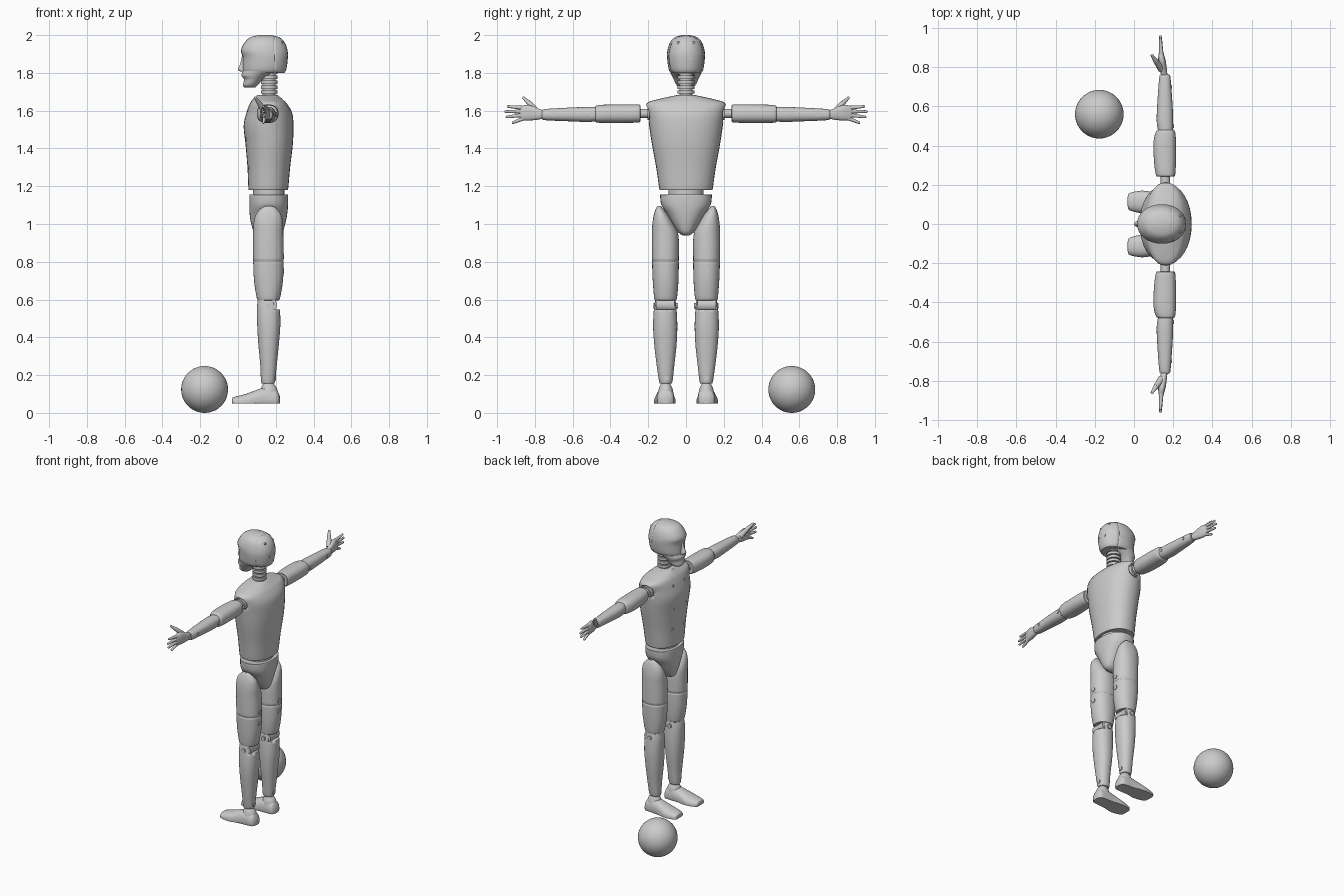
import bpy, bmesh
from math import cos, sin, pi, copysign
from mathutils import Vector

old = bpy.data.objects.get("Cube")
if old:
    bpy.data.objects.remove(old, do_unlink=True)

grey = bpy.data.materials.new("plain_grey")
grey.use_nodes = True
GREY = (0.6, 0.6, 0.6, 1)
grey.diffuse_color = GREY
grey.node_tree.nodes["Principled BSDF"].inputs["Base Color"].default_value = GREY


def finish(bm, name):
    bmesh.ops.recalc_face_normals(bm, faces=bm.faces)
    mesh = bpy.data.meshes.new(name)
    bm.to_mesh(mesh)
    bm.free()
    mesh.materials.append(grey)
    ob = bpy.data.objects.new(name, mesh)
    bpy.context.collection.objects.link(ob)
    select(ob)
    bpy.ops.object.shade_smooth_by_angle(angle=0.6)
    return ob


def select(ob):
    bpy.ops.object.select_all(action="DESELECT")
    ob.select_set(True)
    bpy.context.view_layer.objects.active = ob


def spline(a, b, c, d, t):
    return b + (c - a) * t / 2 + (a - 2.5 * b + 2 * c - d / 2) * t**2 + (1.5 * (b - c) + (d - a) / 2) * t**3


def loft(name, axis, rows, power=2.0, steps=4, segs=32, floor=-1):
    """Skin rounded rings; each row is position, then low/high on the two other axes."""
    bm, rings = bmesh.new(), []
    dense = []
    for i in range(len(rows) - 1):
        pts = [rows[max(i - 1, 0)], rows[i], rows[i + 1], rows[min(i + 2, len(rows) - 1)]]
        dense += [[spline(*v, k / steps) for v in zip(*pts)] for k in range(steps)]
    dense.append(rows[-1])
    for t, u0, u1, v0, v1 in dense:
        ring = []
        for k in range(segs):
            c, s = cos(2 * pi * k / segs), sin(2 * pi * k / segs)
            u = (u0 + u1) / 2 + (u1 - u0) / 2 * copysign(abs(c) ** (2 / power), c)
            v = (v0 + v1) / 2 + (v1 - v0) / 2 * copysign(abs(s) ** (2 / power), s)
            p = {"x": (t, u, v), "y": (u, t, v), "z": (u, v, t)}[axis]
            ring.append(bm.verts.new((p[0], p[1], max(p[2], floor))))
        rings.append(ring)
    for a, b in zip(rings, rings[1:]):
        for k in range(segs):
            j = (k + 1) % segs
            bm.faces.new((a[k], a[j], b[j], b[k]))
    bm.faces.new(rings[0])
    bm.faces.new(rings[-1])
    return finish(bm, name)


def rods(name, items, segs=20, tips=False):
    """Straight rods given as start, end, start radius, end radius."""
    bm = bmesh.new()
    for p, q, r0, r1 in items:
        p, q = Vector(p), Vector(q)
        new = bmesh.ops.create_cone(bm, cap_ends=True, segments=segs, radius1=r0, radius2=r1,
                                    depth=(q - p).length)["verts"]
        rot = (q - p).to_track_quat("Z", "Y").to_matrix()
        bmesh.ops.rotate(bm, verts=new, matrix=rot)
        bmesh.ops.translate(bm, verts=new, vec=(p + q) / 2)
        if tips:
            ball = bmesh.ops.create_icosphere(bm, subdivisions=2, radius=r1)["verts"]
            bmesh.ops.translate(bm, verts=ball, vec=q)
    return finish(bm, name)


def groove(ob, axis, pos, width=0.003, depth=0.95):
    """Press a narrow seam around a part."""
    bm = bmesh.new()
    bm.from_mesh(ob.data)
    normal = Vector([a == axis for a in "xyz"])
    for off in (-width, width, 0):
        geom = bm.verts[:] + bm.edges[:] + bm.faces[:]
        cut = bmesh.ops.bisect_plane(bm, geom=geom, plane_co=normal * (pos + off), plane_no=normal)
    ring = [v for v in cut["geom_cut"] if isinstance(v, bmesh.types.BMVert)]
    mid = sum((v.co for v in ring), Vector()) / len(ring)
    for v in ring:
        v.co = mid + (v.co - mid) * depth
    bm.to_mesh(ob.data)
    bm.free()


def carve(ob, cutter):
    cutter.hide_render = True
    mod = ob.modifiers.new("cut", "BOOLEAN")
    mod.object, mod.solver = cutter, "EXACT"
    select(ob)
    bpy.ops.object.modifier_apply(modifier=mod.name)
    bpy.data.objects.remove(cutter, do_unlink=True)


def mirror(ob):
    mod = ob.modifiers.new("both_sides", "MIRROR")
    mod.use_axis = (False, True, False)


def studs(name, target, direction, spots, radius):
    """Flat pins laid on the surface; spots are (y, z) or (x, z) for sideways."""
    bpy.context.view_layer.update()
    d, items = Vector(direction), []
    for a, z in spots:
        start = (Vector((0, a, z)) if d.x else Vector((a, 0.1, z))) - d
        hit, at, _, _ = target.ray_cast(start, d)
        if hit:
            items.append((at + d * 0.01, at - d * 0.003, radius, radius))
    return rods(name, items)


# Head: skull, jaw, nose
skull = loft("skull", "z", [
    (1.8, .03, .245, -.08, .08), (1.82, .026, .256, -.092, .092), (1.88, .026, .264, -.1, .1),
    (1.92, .016, .262, -.098, .098), (1.96, .035, .248, -.085, .085),
    (1.988, .065, .22, -.06, .06), (2, .11, .18, -.02, .02)], 2.1)
groove(skull, "x", 0.193)
studs("head_studs", skull, (-1, 0, 0), [(s * y, z) for s in (-1, 1) for y, z in ((.04, 1.96), (.025, 1.875))], .007)
loft("jaw", "z", [
    (1.722, .035, .09, -.03, .03), (1.735, .026, .105, -.05, .05), (1.765, .032, .13, -.065, .065),
    (1.785, .018, .16, -.075, .075), (1.81, .026, .2, -.086, .086)], 2.1)
loft("nose", "z", [(1.808, .012, .05, -.016, .016), (1.82, 0, .06, -.017, .017),
                   (1.85, .012, .06, -.012, .012), (1.895, .022, .05, -.008, .008)])

# Neck: stacked discs on a core
rods("neck_core", [((.165, 0, 1.66), (.165, 0, 1.83), .034, .034)])
rods("neck_discs", [((.165, 0, 1.69 + i * .026), (.165, 0, 1.708 + i * .026), .044, .044) for i in range(5)], 28)

# Torso with shoulder sockets
torso = loft("torso", "z", [
    (1.182, .058, .262, -.138, .138), (1.19, .055, .266, -.142, .142), (1.3, .05, .276, -.158, .158),
    (1.42, .04, .29, -.18, .18), (1.52, .03, .294, -.195, .195), (1.59, .045, .286, -.204, .204),
    (1.638, .063, .258, -.209, .209), (1.66, .078, .236, -.15, .15), (1.682, .1, .21, -.05, .05)], 2.2)
for s in (-1, 1):
    carve(torso, rods("socket_cutter", [((.16, s * .175, 1.585), (.16, s * .3, 1.585), .045, .05)], 28))
studs("chest_studs", torso, (1, 0, 0), [(s * .06, z) for s in (-1, 1) for z in (1.6, 1.45, 1.3)], .009)

# Waist and pelvis
loft("waist", "z", [(1.13, .08, .245, -.092, .092), (1.2, .08, .245, -.092, .092)], steps=1)
loft("pelvis", "z", [
    (.938, .11, .21, -.015, .015), (.955, .085, .235, -.04, .04), (1, .07, .25, -.07, .07),
    (1.05, .062, .26, -.098, .098), (1.1, .06, .265, -.13, .13), (1.15, .06, .265, -.137, .137),
    (1.155, .063, .262, -.134, .134)], 2.3)

# Legs
thigh = loft("thigh", "z", [
    (.598, .11, .212, .055, .16), (.606, .1, .222, .048, .168), (.7, .085, .238, .04, .176),
    (.82, .08, .242, .038, .18), (.94, .08, .24, .04, .18), (1, .082, .238, .066, .178),
    (1.05, .095, .228, .096, .17), (1.085, .125, .2, .125, .158), (1.095, .145, .18, .135, .15)], 2.2)
groove(thigh, "z", 0.8)
pins = studs("thigh_pins", thigh, (-1, 0, 0), [(.107, .83), (.107, .752)], .015)
shin = loft("shin", "z", [
    (.155, .13, .188, .08, .135), (.165, .122, .196, .072, .142), (.25, .118, .205, .062, .155),
    (.36, .108, .216, .05, .168), (.46, .102, .224, .046, .174), (.55, .1, .222, .05, .17),
    (.598, .105, .214, .056, .163)], 2.2)
carve(shin, loft("knee_cutter", "z", [(.548, .19, .3, 0, .25), (.65, .19, .3, 0, .25)], 20, 1))
knee = rods("knee_axle", [((.168, .06, .572), (.168, .16, .572), .038, .038)], 28)
knee_pin = rods("knee_pin", [((.16, .043, .567), (.16, .173, .567), .014, .014)])
heel_pin = studs("ankle_pin", shin, (-1, 0, 0), [(.107, .185)], .014)
ankle = loft("ankle", "z", [(.09, .115, .215, .064, .152), (.13, .122, .206, .072, .143),
                            (.165, .14, .18, .09, .125)])
foot = loft("foot", "x", [
    (-.032, .09, .14, .045, .075), (-.022, .07, .158, .03, .084), (.04, .055, .17, .015, .1),
    (.1, .06, .162, .01, .122), (.15, .062, .156, .005, .136), (.2, .064, .152, .01, .125),
    (.215, .074, .142, .03, .105), (.222, .09, .126, .05, .085)], 2.3, floor=.05)

# Arms, stretched sideways
joint = rods("shoulder_joint", [((.16, .16, 1.585), (.16, .255, 1.585), .024, .024),
                                ((.16, .165, 1.585), (.16, .205, 1.585), .04, .034)], 24)
upper = loft("upper_arm", "y", [
    (.243, .125, .2, 1.545, 1.625), (.25, .112, .21, 1.538, 1.632), (.32, .102, .214, 1.535, 1.633),
    (.42, .1, .214, 1.535, 1.632), (.47, .112, .21, 1.537, 1.628), (.48, .125, .2, 1.545, 1.62)], 2.4)
fore = loft("forearm", "y", [
    (.465, .125, .2, 1.545, 1.618), (.52, .116, .2, 1.54, 1.62), (.6, .118, .197, 1.543, 1.617),
    (.74, .128, .187, 1.549, 1.609), (.762, .135, .18, 1.555, 1.602)], 2.3)
elbow = studs("elbow_pin", fore, (0, 0, 0) and (-1, 0, 0), [(.5, 1.58), (.7, 1.58)], .01)
palm = loft("palm", "y", [
    (.75, .14, .172, 1.56, 1.6), (.785, .132, .168, 1.552, 1.612), (.83, .124, .162, 1.548, 1.63),
    (.865, .125, .153, 1.55, 1.626), (.878, .13, .148, 1.556, 1.618)], 2.4)
fingers = rods("fingers", [((.14, .855, zb), (.135, y, zt), .0115, .007) for zb, y, zt in
                           ((1.614, .942, 1.622), (1.596, .955, 1.595), (1.578, .948, 1.567), (1.561, .915, 1.537))],
               12, True)
thumb = rods("thumb", [((.14, .79, 1.595), (.112, .83, 1.64), .018, .013),
                       ((.112, .83, 1.64), (.092, .86, 1.668), .013, .007)], 12, True)

for part in (thigh, pins, shin, knee, knee_pin, heel_pin, ankle, foot, joint, upper, fore,
             elbow, palm, fingers, thumb):
    mirror(part)

# Ball resting on the ground
bm = bmesh.new()
bmesh.ops.create_uvsphere(bm, u_segments=40, v_segments=24, radius=.124)
bmesh.ops.translate(bm, verts=bm.verts, vec=(-.177, .56, .124))
finish(bm, "ball")
